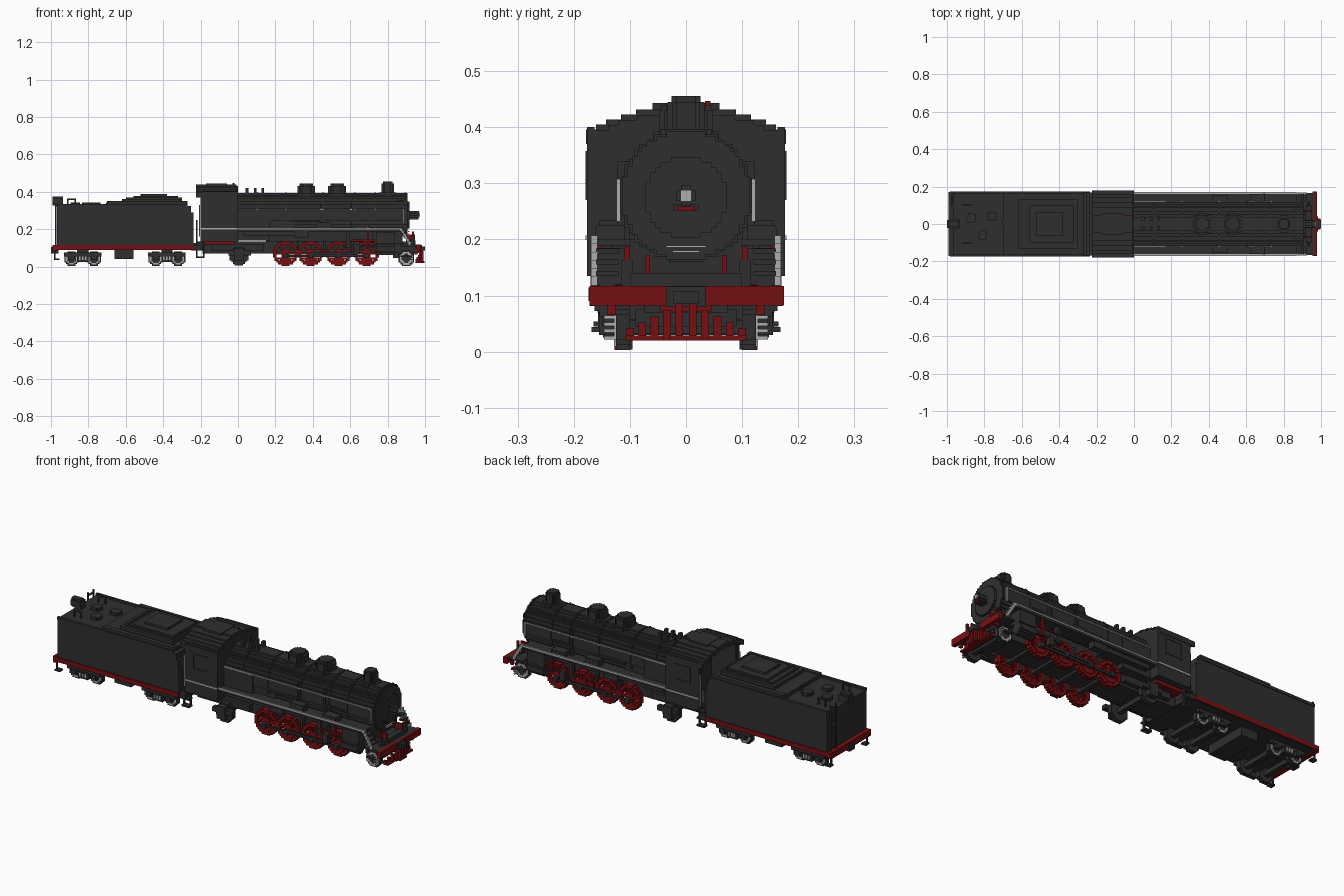
import bpy, bmesh, math

if "Cube" in bpy.data.objects:
    bpy.data.objects.remove(bpy.data.objects["Cube"])

V = 0.0088  # block size of the stepped style


def material(name, r, g, b):
    m = bpy.data.materials.new(name)
    m.use_nodes = True
    m.diffuse_color = (r, g, b, 1)
    bsdf = m.node_tree.nodes["Principled BSDF"]
    bsdf.inputs["Base Color"].default_value = (r, g, b, 1)
    bsdf.inputs["Roughness"].default_value = 0.8
    return m


BLACK = material("soft black", 0.028, 0.028, 0.028)
RED = material("deep red", 0.18, 0.005, 0.006)
GREY = material("light grey", 0.42, 0.42, 0.42)


def boxes(name, items, mat, mirror=False):
    """One object from boxes (x0, x1, y0, y1, z0, z1), optionally repeated at -y."""
    bm = bmesh.new()
    items = list(items)
    if mirror:
        items += [(a, b, -d, -c, e, f) for a, b, c, d, e, f in items]
    for x0, x1, y0, y1, z0, z1 in items:
        for v in bmesh.ops.create_cube(bm, size=1)["verts"]:
            v.co = (x0 if v.co.x < 0 else x1, y0 if v.co.y < 0 else y1, z0 if v.co.z < 0 else z1)
    me = bpy.data.meshes.new(name)
    bm.to_mesh(me)
    bm.free()
    me.materials.append(mat)
    ob = bpy.data.objects.new(name, me)
    bpy.context.collection.objects.link(ob)
    return ob


def stepped(inside, u0, u1, v0, v1, axis, a0, a1):
    """Boxes filling a 2D rule on the block grid, extruded along an axis."""
    nu, nv = round((u1 - u0) / V), round((v1 - v0) / V)
    du, dv = (u1 - u0) / nu, (v1 - v0) / nv
    out = []
    for j in range(nv):
        start = None
        for i in range(nu + 1):
            hit = i < nu and inside(u0 + (i + .5) * du, v0 + (j + .5) * dv)
            if hit and start is None:
                start = i
            if not hit and start is not None:
                u, v = (u0 + start * du, u0 + i * du), (v0 + j * dv, v0 + (j + 1) * dv)
                out.append({"X": (a0, a1, *u, *v), "Y": (*u, a0, a1, *v), "Z": (*u, *v, a0, a1)}[axis])
                start = None
    return out


def disc(cu, cv, r, axis, a0, a1, hole=0):
    rule = lambda u, v: hole <= math.hypot(u - cu, v - cv) <= r
    return stepped(rule, cu - r, cu + r, cv - r, cv + r, axis, a0, a1)


# Boiler, firebox and smokebox door
CZ = 0.278
boxes("boiler", disc(0, CZ, .114, "X", -.02, .905), BLACK)
boxes("boiler_bands", [b for x in (.1, .25, .45, .62, .73, .89) for b in disc(0, CZ, .118, "X", x, x + V)], BLACK)
boxes("smokebox_door", disc(0, .275, .072, "X", .9, .918), BLACK)
boxes("firebox", [(0, .17, -.12, .12, .14, .3), (.17, .3, -.1, .1, .165, .25)], BLACK)
boxes("boiler_pipes", [(0, .85, .075, .084, .355, .364), (.44, .449, .105, .12, .22, .33),
                       (.6, .609, .1, .122, .2, .34), (.28, .44, .112, .124, .24, .25),
                       (.609, .72, .112, .122, .25, .26)], BLACK, True)
boxes("headlamp", disc(0, .278, .018, "X", .915, .968) + [(.915, .96, -.022, .022, .252, .262)], BLACK)
boxes("headlamp_lens", disc(0, .278, .010, "X", .966, .972), GREY)
boxes("lamp_plate", [(.955, .965, -.016, .016, .251, .259)], RED)
boxes("front_step_rail", [(.908, .916, -.036 + .012 * i, .036 - .012 * i, .186 - .009 * i, .189 - .009 * i)
                          for i in range(2)], GREY)

# Chimney, domes and valves
boxes("chimney", disc(.8, 0, .033, "Z", .37, .445) + disc(.8, 0, .026, "Z", .445, .456)
      + disc(.8, 0, .046, "Z", .37, .396), BLACK)
for name, x in (("steam_dome", .365), ("sand_dome", .53)):
    boxes(name, disc(x, 0, .048, "Z", .36, .43) + disc(x, 0, .036, "Z", .43, .443)
          + disc(x, 0, .058, "Z", .36, .392), BLACK)
boxes("safety_valves", [(x, x + .015, y - .01, y + .01, .38, .42) for x in (.04, .085, .125) for y in (-.02, .03)], BLACK)
boxes("whistle", [(-.03, -.02, .034, .044, .43, .447)], RED)

# Cab with open back and arched roof
arch = lambda y: .438 - 1.45 * y * y
boxes("cab_sides", [(-.19, 0, .163, .176, .135, .4), (-.2, -.19, .15, .176, .135, .39)], BLACK, True)
boxes("cab_front", stepped(lambda y, z: z < arch(y) - .01, -.165, .165, .14, .43, "X", -.02, 0), BLACK)
boxes("cab_roof", stepped(lambda y, z: arch(y) - .024 < z < arch(y), -.178, .178, .37, .44, "X", -.225, -.008), BLACK)
boxes("roof_hatch", [(-.17, -.06, -.06, .06, .43, .443)], BLACK)
boxes("cab_floor", [(-.19, 0, -.165, .165, .135, .155), (-.1, .0, -.08, .08, .155, .3)], BLACK)
boxes("cab_underframe", [(-.18, -.02, -.14, .14, .118, .135)], RED)
boxes("cab_window_frames", [(-.15, -.05, .174, .179, .35, .358), (-.15, -.05, .174, .179, .27, .278),
                            (-.15, -.142, .174, .179, .278, .35), (-.058, -.05, .174, .179, .278, .35)], BLACK, True)
boxes("cab_steps", [(-.225, -.217, .14, .15, .05, .25), (-.187, -.179, .14, .15, .05, .14)]
      + [(-.225, -.179, .135, .165, z, z + .009) for z in (.045, .085, .125)], BLACK, True)
boxes("cab_handrails", [(-.208, -.202, .165, .171, .16, .33)], GREY, True)

# Running boards, their light edge and the handrails
boxes("running_boards", [(0, .87, .09, .166, .188, .2), (.03, .3, .1, .15, .165, .19),
                         (.42, .5, .115, .155, .2, .235), (.3, .38, .12, .16, .155, .188),
                         (.62, .7, .11, .16, .2, .225)], BLACK, True)
boxes("board_edges", [(0, .87, .16, .17, .199, .207), (-.2, 0, .174, .179, .199, .207)], GREY, True)
boxes("front_stairs", [(.865 + .0088 * i, .88 + .0088 * i, .158, .169, .19 - .0145 * i, .207 - .0145 * i)
                       for i in range(6)], GREY, True)
boxes("stair_treads", [(.87 + .014 * i, .895 + .014 * i, .12, .16, .175 - .02 * i, .184 - .02 * i)
                       for i in range(3)], BLACK, True)
boxes("boiler_handrails", [(0, .88, .118, .124, .302, .308), (.88, .887, .117, .124, .232, .308)], GREY, True)

# Frame, saddle and cylinders
boxes("main_frame", [(-.19, .95, -.075, .075, .07, .135), (.15, .8, -.085, .085, .13, .19),
                     (.72, .88, -.1, .1, .12, .2)], BLACK)
boxes("cylinders", [(a, b, c + .14, d + .14, e, f) for a, b, c, d, e, f in disc(0, .095, .032, "X", .74, .84)]
      + [(.74, .84, .1, .165, .12, .185)], BLACK, True)
boxes("slide_bars", [(.56, .74, .14, .152, .105, .114), (.62, .65, .135, .158, .07, .12),
                     (.58, .6, .13, .15, .1, .19)], BLACK, True)
boxes("valve_gear", [(.69, .7, .15, .162, .1, .22), (.6, .74, .155, .163, .135, .144)], RED, True)

# Driving wheels with eight spokes
R, WZ = .067, .07
DRIVERS = (.254, .388, .537, .687)


def spoked(x):
    def rule(u, v):
        u, v = u - x, v - WZ
        d = math.hypot(u, v)
        diag = min(abs(u), abs(v), abs(abs(u) - abs(v)) * .7)
        return d <= R and (d > R * .72 or d < R * .36 or diag < .006)
    return stepped(rule, x - R, x + R, WZ - R, WZ + R, "Y", .1, .127)


for i, x in enumerate(DRIVERS, 1):
    boxes(f"driving_wheels_{i}", spoked(x), RED, True)
    boxes(f"counterweights_{i}", [b for b in disc(x, WZ, R * .72, "Y", .105, .13) if b[4] < WZ - .024], RED, True)
    boxes(f"crank_pins_{i}", disc(x, WZ - .012, .012, "Y", .12, .15), BLACK, True)
    boxes(f"driving_axle_{i}", disc(x, WZ, .013, "Y", -.1, .1), BLACK)
boxes("coupling_rods", [(.245, .695, .132, .14, .052, .063)], BLACK, True)
boxes("main_rods", [(.388, .64, .142, .15, .062, .075)], BLACK, True)
boxes("brake_hangers", [((a + b) / 2 - .006, (a + b) / 2 + .006, .09, .115, .05, .14)
                        for a, b in zip(DRIVERS, DRIVERS[1:])], BLACK, True)


# Small wheels: dark disc with a light rim
def small_wheels(name, x, z, r, y0, rim=True):
    boxes(name, disc(x, z, r, "Y", y0, y0 + .025), BLACK, True)
    boxes(name + "_axle", disc(x, z, .012, "Y", -y0, y0), BLACK)
    if rim:
        boxes(name + "_rims", disc(x, z, r - .006, "Y", y0 + .024, y0 + .028, r - .016), GREY, True)


small_wheels("leading_wheels", .9, .044, .041, .1)
boxes("leading_truck", [(.83, .94, -.09, .09, .045, .075), (.87, .93, .125, .145, .05, .06)], BLACK, True)
boxes("leading_truck_steps", [(.925, .935, .124, .146, z, z + .006) for z in (.022, .034, .046, .058)], GREY, True)
small_wheels("trailing_wheels", .005, .055, .05, .1, False)
boxes("trailing_truck", [(-.05, .07, .125, .15, .06, .085), (-.02, .03, .125, .155, .03, .1),
                         (-.14, .14, .06, .1, .085, .12)], BLACK, True)

# Front beam, coupler and cowcatcher
boxes("front_deck", [(.87, .965, -.165, .165, .107, .117), (.92, .95, -.1, .1, .117, .14)], BLACK)
boxes("front_beam", [(.955, .978, -.172, .175, .082, .117)], RED)
boxes("front_coupler", [(.95, 1, -.022, .022, .085, .108), (.975, .985, -.036, .036, .08, .116)], BLACK)
boxes("cowcatcher", [b for k in range(5) for b in
                     [(.948 + .007 * (4 - k), .963 + .007 * (4 - k), s * (.012 + .022 * k) - .007,
                       s * (.012 + .022 * k) + .007, .02, .085 - .011 * k) for s in (-1, 1)]], RED)
boxes("cowcatcher_bars", [(.948, .996, -.03, .03, .02, .029), (.948, .978, -.108, .108, .02, .029),
                          (.95, .975, -.045, .045, .072, .083)], RED)
boxes("front_braces", [(.9, .945, .064, .072, .115, .172), (.93, .942, .1, .11, .163, .187),
                       (.945, .96, .125, .14, .065, .083)], RED, True)
boxes("front_lamps", [(.925, .94, .095, .115, .117, .163)], BLACK, True)

# Tender body, coal bunker and tank top
boxes("tender_body", [(-.968, -.25, -.17, .17, .115, .325), (-.25, -.238, -.17, .17, .115, .29)], BLACK)
boxes("tender_coping", [(-.968, -.27, .16, .174, .32, .335), (-.7, -.27, .14, .165, .33, .35)], BLACK, True)
boxes("coal_bunker", [(-.7, -.27, -.14, .14, .32, .345), (-.62, -.3, -.13, .13, .345, .362),
                      (-.56, -.32, -.1, .1, .362, .376), (-.52, -.38, -.065, .065, .376, .388)], BLACK)
boxes("bunker_ribs", [(x, x + .01, -.115, .115, .355, .37) for x in (-.6, -.31)]
      + [(-.6, -.31, y, y + .01, .355, .37) for y in (-.115, .105)], BLACK)
boxes("tank_hatches", [b for x, y in ((-.87, .03), (-.81, -.06), (-.76, .04), (-.68, .01))
                       for b in disc(x, y, .025, "Z", .32, .342)], BLACK)
boxes("tender_floor", [(-.99, -.2, -.168, .168, .088, .116), (-.66, -.56, -.12, .12, .04, .09),
                       (-.25, -.13, -.06, .06, .085, .125)], BLACK)
boxes("tender_stripe", [(-.985, -.235, .164, .174, .09, .114)], RED, True)
boxes("tender_rear_beam", [(-.992, -.968, -.172, .172, .082, .116)], RED)
boxes("rear_coupler", [(-1, -.96, -.022, .022, .07, .105)], BLACK)
boxes("rear_lamp", disc(0, .35, .024, "X", -.992, -.935) + [(-.97, -.93, -.02, .02, .32, .335)], BLACK)
boxes("rear_ladder", [(-.978, -.97, .1, .107, .11, .36), (-.978, -.97, .145, .152, .11, .36)]
      + [(-.978, -.97, .1, .152, .13 + .035 * i, .137 + .035 * i) for i in range(7)], BLACK)
boxes("tank_rails", [(-.915, -.907, .1, .107, .32, .36), (-.875, -.867, .1, .107, .32, .36),
                     (-.915, -.867, .1, .107, .355, .363)], BLACK, True)
boxes("rear_steps", [(-.985, -.977, .15, .157, .04, .1), (-.985, -.955, .14, .168, .035, .044)], BLACK, True)

# Tender bogies
for name, c in (("rear_bogie", -.83), ("front_bogie", -.38)):
    for s, x in (("a", c - .06), ("b", c + .06)):
        small_wheels(f"{name}_wheels_{s}", x, .042, .038, .095)
    boxes(name + "_frame", [(c - .1, c + .1, .125, .142, .055, .075), (c - .03, c + .03, .125, .148, .025, .06),
                            (c - .075, c - .045, .125, .146, .035, .06), (c + .045, c + .075, .125, .146, .035, .06),
                            (c - .03, c + .03, 0, .13, .05, .09)], BLACK, True)
    boxes(name + "_springs", [(c - .02 + .016 * i, c - .012 + .016 * i, .147, .151, .035, .055) for i in range(3)],
          GREY, True)
